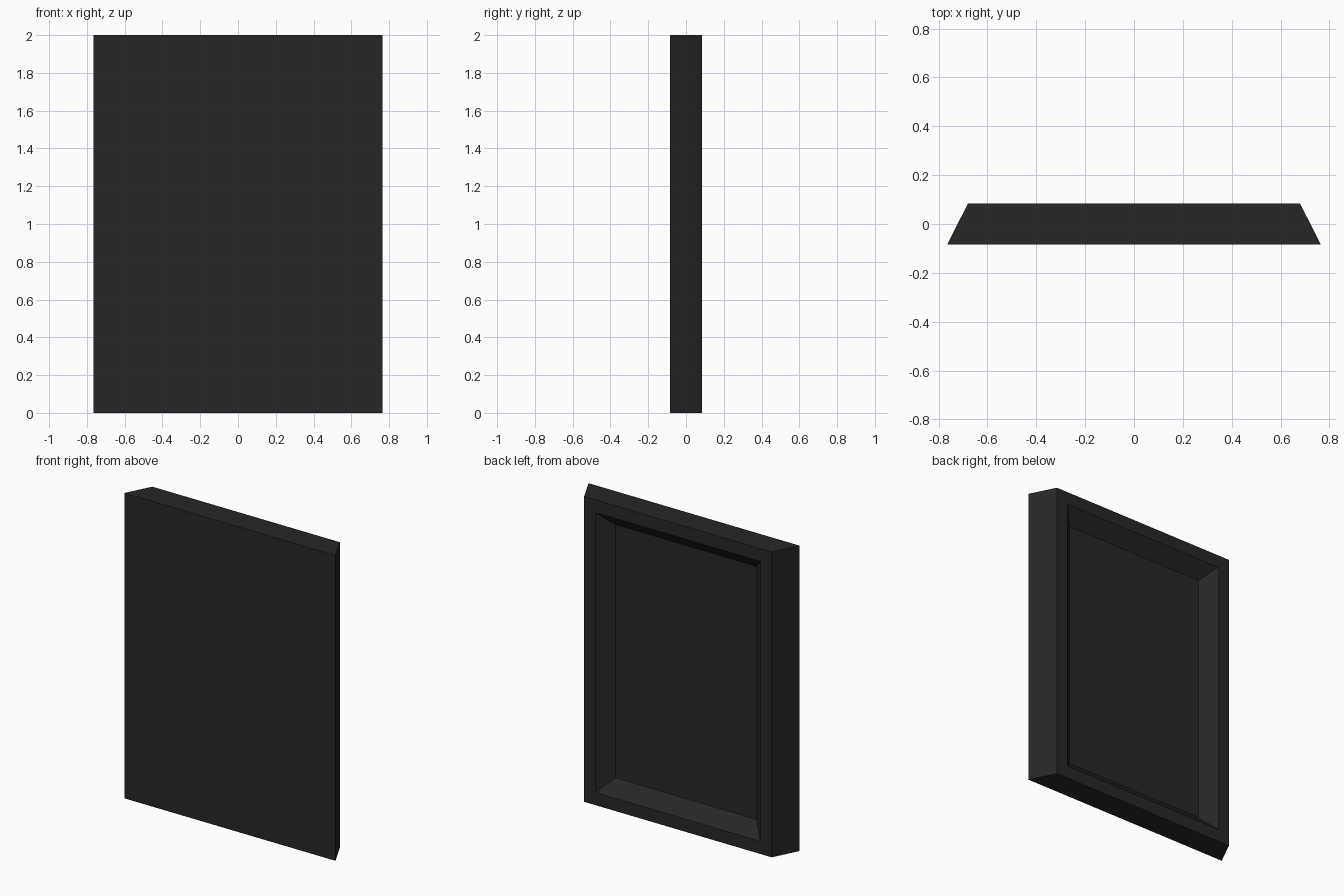
import bpy
import bmesh

if "Cube" in bpy.data.objects:
    bpy.data.objects.remove(bpy.data.objects["Cube"])

HALF_DEPTH = 0.084

# Single dark colour
dark = bpy.data.materials.new("charcoal")
dark.diffuse_color = (0.02, 0.02, 0.02, 1.0)
dark.use_nodes = True
dark.node_tree.nodes["Principled BSDF"].inputs["Base Color"].default_value = dark.diffuse_color

bm = bmesh.new()


def ring(half_width, y, inset):
    """Rectangular loop facing the back, inset from the top and bottom."""
    lo, hi = inset, 2.0 - inset
    corners = [(-half_width, lo), (half_width, lo), (half_width, hi), (-half_width, hi)]
    return [bm.verts.new((x, y, z)) for x, z in corners]


# Front edge, back edge, recess rim, recess floor
loops = [
    ring(0.765, -HALF_DEPTH, 0.0),
    ring(0.68, HALF_DEPTH, 0.0),
    ring(0.597, HALF_DEPTH, 0.083),
    ring(0.51, 0.0, 0.171),
]

# Bridge neighbouring loops: sloped sides, flat rim, sloped recess walls
for a, b in zip(loops, loops[1:]):
    for i in range(4):
        j = (i + 1) % 4
        bm.faces.new((a[i], a[j], b[j], b[i]))

# Front panel and recess floor
bm.faces.new(loops[0])
bm.faces.new(loops[-1])
bmesh.ops.recalc_face_normals(bm, faces=bm.faces)

mesh = bpy.data.meshes.new("recessed_panel")
bm.to_mesh(mesh)
bm.free()
mesh.materials.append(dark)
panel = bpy.data.objects.new("recessed_panel", mesh)
bpy.context.collection.objects.link(panel)
